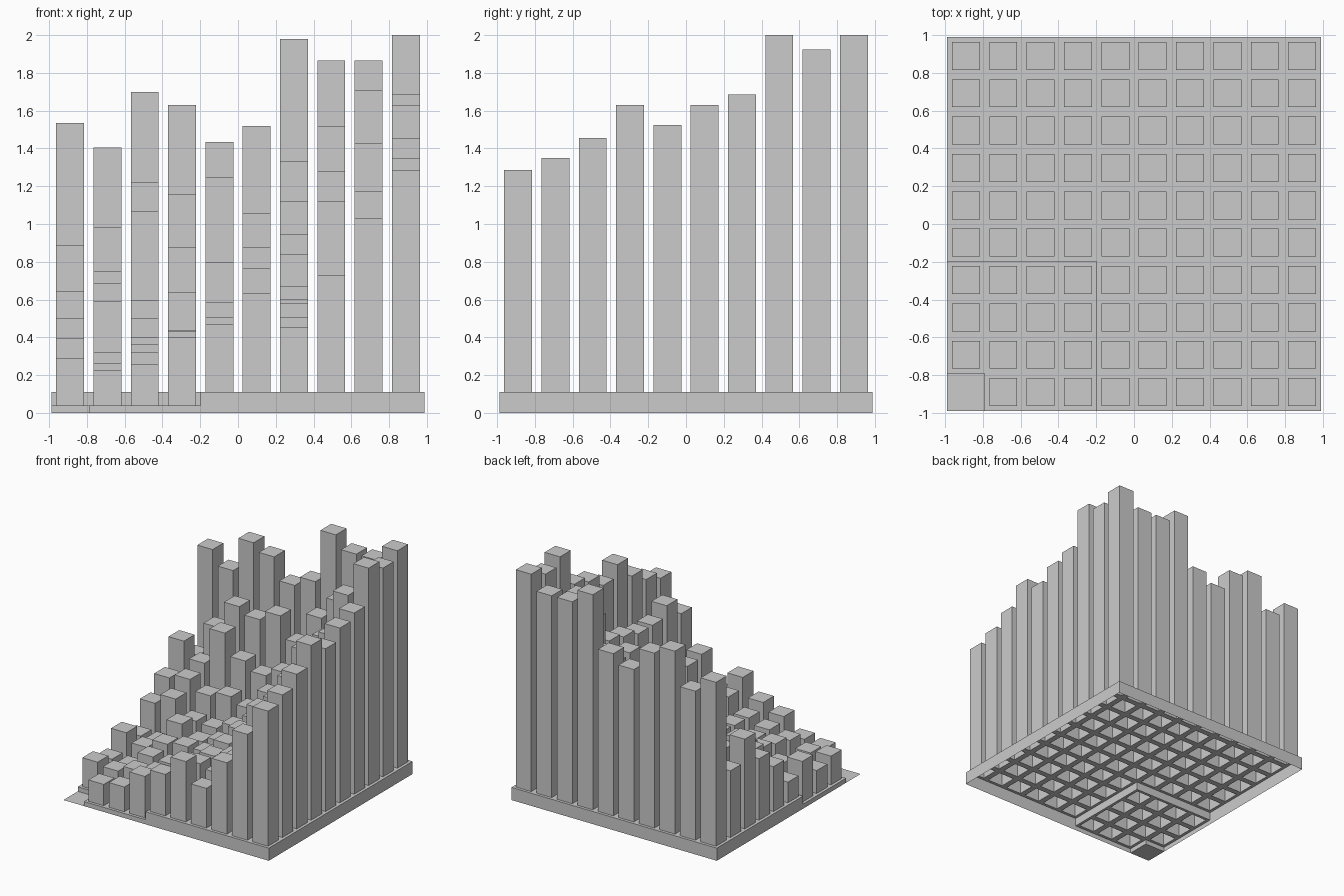
import bpy, bmesh

if "Cube" in bpy.data.objects:
    bpy.data.objects.remove(bpy.data.objects["Cube"])

N, CELL, INSET = 10, 0.1975, 0.025
HALF = N * CELL / 2

# Column tops: one row per x position (left to right), values run front to back
TOPS = [
    [0, .29, .24, .395, .29, .50, .645, .89, .69, 1.535],
    [.225, .265, .23, .32, .29, .59, .685, .75, .985, 1.405],
    [.255, .32, .365, .40, .50, .45, .595, 1.065, 1.22, 1.70],
    [.40, .36, .35, .43, .40, .44, .64, .875, 1.16, 1.63],
    [.47, .41, .42, .43, .45, .505, .585, .80, 1.245, 1.435],
    [.635, .54, .53, .56, .60, .62, .765, .875, 1.055, 1.52],
    [.455, .505, .58, .60, .67, .84, .945, 1.12, 1.33, 1.98],
    [.73, .70, .68, .70, .73, 1.12, 1.10, 1.28, 1.52, 1.865],
    [1.03, 1.175, 1.08, 1.08, 1.13, 1.17, 1.43, 1.71, 1.60, 1.865],
    [1.285, 1.35, 1.455, 1.63, 1.525, 1.63, 1.685, 2.0, 1.925, 2.0],
]


def floor_height(i, j):
    """Terrace level of a cell; cells outside the grid are on the ground."""
    if not (0 <= i < N and 0 <= j < N) or (i == 0 and j == 0):
        return 0.0
    return 0.04 if i < 4 and j < 4 else 0.11


def square(i, j, inset, z):
    """Corners of a cell, anticlockwise from the front left."""
    x0, y0 = i * CELL - HALF + inset, j * CELL - HALF + inset
    x1, y1 = x0 + CELL - 2 * inset, y0 + CELL - 2 * inset
    return [(x0, y0, z), (x1, y0, z), (x1, y1, z), (x0, y1, z)]


def face(bm, pts):
    bm.faces.new([bm.verts.new(p) for p in pts])


def band(bm, low, high, sides=range(4)):
    """Quads joining two four-cornered loops."""
    for k in sides:
        n = (k + 1) % 4
        face(bm, [low[k], low[n], high[n], high[k]])


def finish(bm, name):
    bmesh.ops.remove_doubles(bm, verts=bm.verts, dist=1e-5)
    mesh = bpy.data.meshes.new(name)
    bm.to_mesh(mesh)
    bm.free()
    bpy.context.collection.objects.link(bpy.data.objects.new(name, mesh))


base, columns = bmesh.new(), bmesh.new()
NEIGHBOURS = [(0, -1), (1, 0), (0, 1), (-1, 0)]
for i in range(N):
    for j in range(N):
        z, top = floor_height(i, j), TOPS[i][j]
        outer = square(i, j, 0, z)
        # Step and rim walls down to lower neighbours
        for k, (di, dj) in enumerate(NEIGHBOURS):
            lower = floor_height(i + di, j + dj)
            if lower < z:
                band(base, square(i, j, 0, lower), outer, [k])
        if top == 0:
            # Flat corner plate without a column
            face(base, outer)
            continue
        # Terrace floor around the open foot of the column
        foot = square(i, j, INSET, z)
        band(base, outer, foot)
        # Hollow column, open underneath
        cap = square(i, j, INSET, top)
        band(columns, foot, cap)
        face(columns, cap)

finish(base, "stepped_base_shell")
finish(columns, "square_columns")
